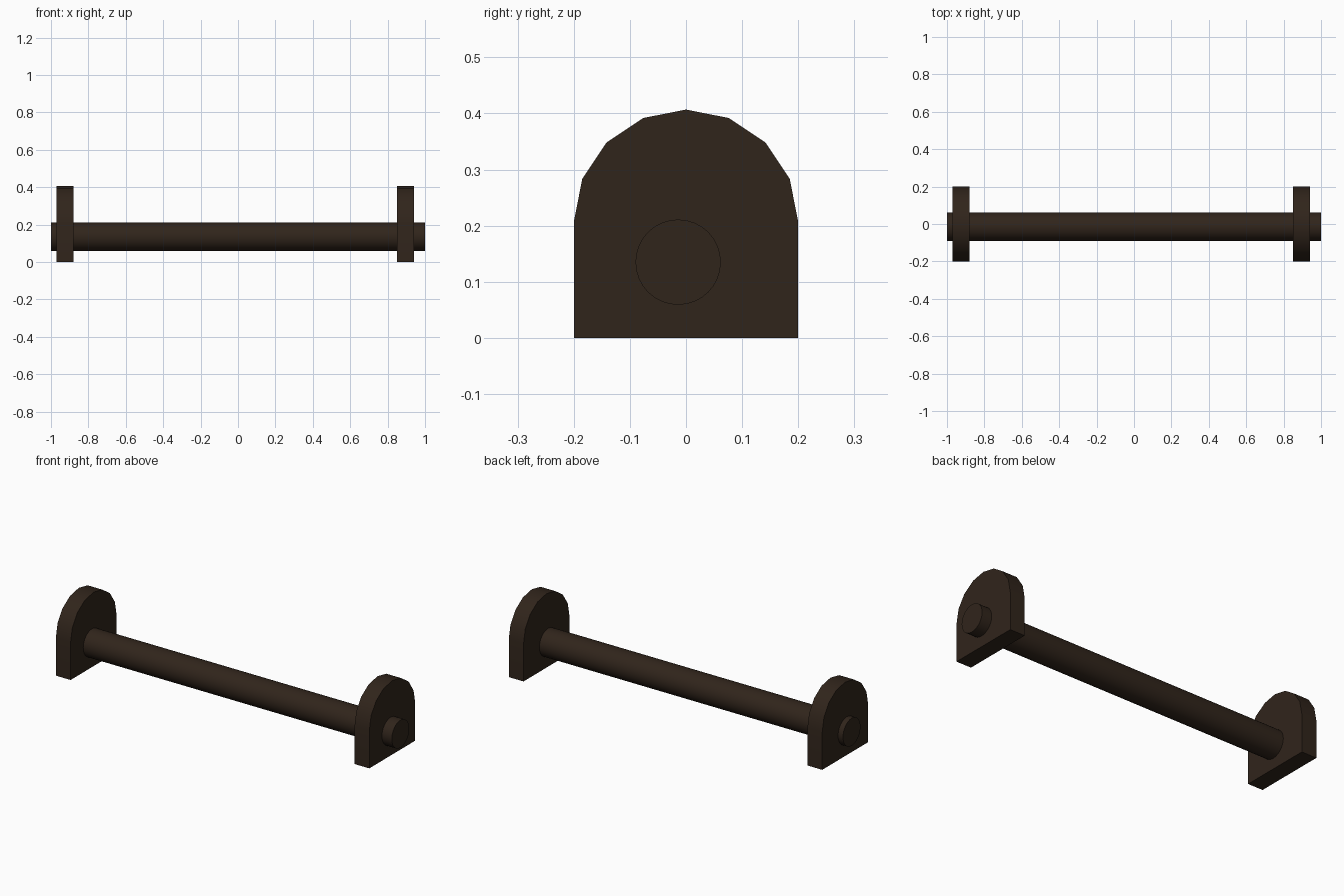
import bpy, bmesh, math
from mathutils import Matrix

if "Cube" in bpy.data.objects:
    bpy.data.objects.remove(bpy.data.objects["Cube"])

wood = bpy.data.materials.new("dark_wood")
wood.diffuse_color = (0.03, 0.018, 0.011, 1)
wood.use_nodes = True
wood.node_tree.nodes["Principled BSDF"].inputs["Base Color"].default_value = wood.diffuse_color


def finish(name, bm):
    bmesh.ops.recalc_face_normals(bm, faces=bm.faces)
    mesh = bpy.data.meshes.new(name)
    bm.to_mesh(mesh)
    bm.free()
    mesh.materials.append(wood)
    obj = bpy.data.objects.new(name, mesh)
    bpy.context.collection.objects.link(obj)
    bpy.ops.object.select_all(action='DESELECT')
    obj.select_set(True)
    bpy.context.view_layer.objects.active = obj
    bpy.ops.object.shade_smooth_by_angle(angle=math.radians(35))
    return obj


def end_plate(name, x0, x1):
    # flat foot with an eight-segment arched top, extruded along x
    half, spring = 0.2, 0.207
    profile = [(-half, 0), (half, 0)]
    for i in range(9):
        a = math.pi * i / 8
        profile.append((half * math.cos(a), spring + half * math.sin(a)))
    bm = bmesh.new()
    face = bm.faces.new([bm.verts.new((x0, y, z)) for y, z in profile])
    result = bmesh.ops.extrude_face_region(bm, geom=[face], use_keep_orig=True)
    moved = [g for g in result["geom"] if isinstance(g, bmesh.types.BMVert)]
    bmesh.ops.translate(bm, verts=moved, vec=(x1 - x0, 0, 0))
    return finish(name, bm)


# End plates
end_plate("left_end_plate", -0.97, -0.88)
end_plate("right_end_plate", 0.85, 0.94)

# Round bar passing through both plates
bm = bmesh.new()
place = Matrix.Translation((0, -0.014, 0.135)) @ Matrix.Rotation(math.pi / 2, 4, 'Y')
bmesh.ops.create_cone(bm, cap_ends=True, segments=32, radius1=0.076,
                      radius2=0.076, depth=2.0, matrix=place)
finish("bar", bm)
